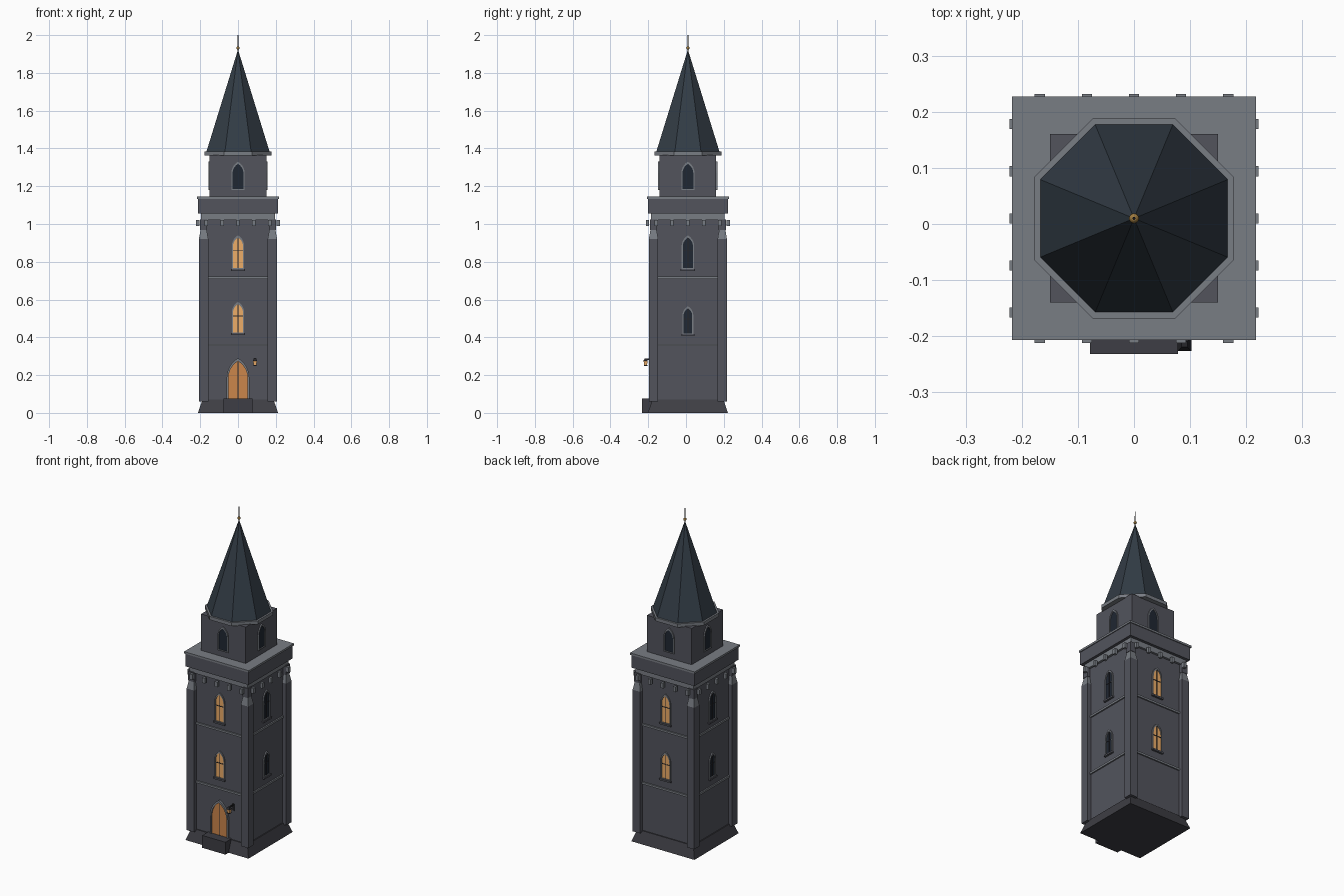
import bpy, bmesh
from math import pi, sin, cos, sqrt
from mathutils import Matrix, Vector

if "Cube" in bpy.data.objects:
    bpy.data.objects.remove(bpy.data.objects["Cube"])

CY = 0.01  # tower axis sits slightly behind the origin


def material(name, r, g, b):
    m = bpy.data.materials.new(name)
    m.diffuse_color = (r, g, b, 1)
    m.use_nodes = True
    m.node_tree.nodes["Principled BSDF"].inputs["Base Color"].default_value = m.diffuse_color
    return m


WALL = material("wall_stone", 0.085, 0.088, 0.108)
TRIM = material("trim_stone", 0.19, 0.205, 0.23)
BASE = material("base_stone", 0.048, 0.048, 0.058)
ROOF = material("slate", 0.032, 0.045, 0.06)
GLOW = material("lit_glass", 0.85, 0.42, 0.14)
DARK = material("dark_glass", 0.014, 0.02, 0.032)
WOOD = material("door_wood", 0.6, 0.24, 0.07)
IRON = material("iron", 0.02, 0.02, 0.024)
BRASS = material("brass", 0.35, 0.2, 0.05)


def finish(name, bm, mat, turn=0):
    """Turn onto one of four sides and move to the tower axis."""
    bmesh.ops.recalc_face_normals(bm, faces=bm.faces[:])
    bm.transform(Matrix.Translation((0, CY, 0)) @ Matrix.Rotation(turn * pi / 2, 4, 'Z'))
    me = bpy.data.meshes.new(name)
    bm.to_mesh(me)
    bm.free()
    me.materials.append(mat)
    ob = bpy.data.objects.new(name, me)
    bpy.context.collection.objects.link(ob)
    return ob


def box(name, x, y, z, mat, turn=0):
    bm = bmesh.new()
    bmesh.ops.create_cube(bm, size=1)
    for v in bm.verts:
        v.co = [r[0] if c < 0 else r[1] for c, r in zip(v.co, (x, y, z))]
    return finish(name, bm, mat, turn)


def prism(name, sides, r0, r1, z0, z1, mat, at=(0, 0), turn=0):
    """Frustum with flat sides facing the axes; r0 and r1 are apothems."""
    bm = bmesh.new()
    k = 1 / cos(pi / sides)
    bmesh.ops.create_cone(bm, cap_ends=True, segments=sides, radius1=r0 * k,
                          radius2=r1 * k, depth=z1 - z0)
    bm.transform(Matrix.Translation((at[0], at[1], (z0 + z1) / 2)) @
                 Matrix.Rotation(pi / sides, 4, 'Z'))
    return finish(name, bm, mat, turn)


def arch(w, z0, z1, n=5):
    """Pointed arch outline, counter-clockwise from bottom left."""
    rise = w * sqrt(3)
    right = [(-w + 2 * w * cos(a), z1 - rise + 2 * w * sin(a))
             for a in (pi / 3 * i / n for i in range(n + 1))]
    left = [(-x, z) for x, z in reversed(right[:-1])]
    return [(-w, z0), (w, z0)] + right + left


def arch_panel(name, outline, d0, d1, mat, turn):
    bm = bmesh.new()
    f = bm.faces.new([bm.verts.new((x, -d0, z)) for x, z in outline])
    new = bmesh.ops.extrude_face_region(bm, geom=[f])["geom"]
    bmesh.ops.translate(bm, vec=(0, d0 - d1, 0),
                        verts=[g for g in new if isinstance(g, bmesh.types.BMVert)])
    return finish(name, bm, mat, turn)


def arch_frame(name, inner, outer, d0, d1, mat, turn):
    bm = bmesh.new()
    loops = [[bm.verts.new((x, -d, z)) for x, z in o]
             for o, d in ((inner, d0), (inner, d1), (outer, d1), (outer, d0))]
    n = len(inner)
    for a in range(4):
        p, q = loops[a], loops[(a + 1) % 4]
        for i in range(n):
            j = (i + 1) % n
            bm.faces.new((p[i], p[j], q[j], q[i]))
    return finish(name, bm, mat, turn)


def window(name, w, z0, z1, d, glass, turn, bars=True):
    t = 0.006
    arch_panel(name + "_pane", arch(w - t, z0 + t, z1 - 2 * t), d - 0.01, d + 0.002, glass, turn)
    arch_frame(name + "_frame", arch(w - t, z0 + t, z1 - 2 * t), arch(w, z0, z1),
               d - 0.01, d + 0.007, TRIM, turn)
    if bars:
        y = (-d - 0.004, -d + 0.005)
        box(name + "_mullion", (-0.002, 0.002), y, (z0 + t, z1 - 2 * t), IRON, turn)
        zm = z0 + 0.55 * (z1 - z0)
        box(name + "_transom", (t - w, w - t), y, (zm - 0.002, zm + 0.002), IRON, turn)
        box(name + "_sill", (-w - 0.005, w + 0.005), (-d - 0.012, -d + 0.01),
            (z0 - 0.008, z0 + 0.002), WALL, turn)


# base and main shaft
W = 0.182
prism("plinth", 4, 0.212, 0.188, 0, 0.07, BASE)
prism("shaft", 4, W, W, 0.05, 1.04, WALL)

# corner piers with sloped caps
for k in range(4):
    at = (0.182, -0.182)
    prism("corner_pier", 4, 0.025, 0.025, 0.06, 0.92, WALL, at, k)
    prism("pier_cap", 4, 0.025, 0.016, 0.92, 0.97, TRIM, at, k)
    prism("pier_top", 4, 0.019, 0.019, 0.968, 1.025, WALL, at, k)

# string courses, corbels and windows on all four sides
for k in range(4):
    for z in (0.36, 0.715):
        box("string_course", (-0.16, 0.16), (-W - 0.008, -W + 0.01), (z - 0.006, z + 0.006), TRIM, k)
    for i in range(-2, 3):
        x = i * 0.084
        box("corbel", (x - 0.009, x + 0.009), (-0.222, -0.205), (0.99, 1.022), TRIM, k)
    lit = k % 2 == 0
    glass = GLOW if lit else DARK
    window("upper_window", 0.033, 0.76, 0.94, W, glass, k)
    if lit:
        window("lower_window", 0.033, 0.42, 0.588, W, glass, k)
    else:
        window("lower_window", 0.029, 0.415, 0.565, W, glass, k)
    window("belfry_window", 0.035, 1.18, 1.33, 0.15, DARK, k, False)

# cornice, parapet and belfry
prism("cornice", 4, 0.195, 0.195, 1.02, 1.056, TRIM)
prism("parapet", 4, 0.212, 0.212, 1.055, 1.135, WALL)
prism("parapet_coping", 4, 0.217, 0.217, 1.133, 1.145, TRIM)
prism("belfry", 4, 0.15, 0.15, 1.14, 1.366, WALL)

# spire and finial
prism("eave", 8, 0.178, 0.178, 1.362, 1.383, TRIM)
prism("spire", 8, 0.167, 0.001, 1.383, 1.92, ROOF)
prism("finial_rod", 8, 0.003, 0.002, 1.9, 2.0, IRON)
bm = bmesh.new()
bmesh.ops.create_uvsphere(bm, u_segments=10, v_segments=6, radius=0.009)
bm.transform(Matrix.Translation((0, 0, 1.932)))
finish("finial_ball", bm, BRASS)

# door and step
door = arch(0.051, 0.07, 0.274)
arch_panel("door", door, W - 0.01, W + 0.004, WOOD, 0)
arch_frame("door_frame", door, arch(0.06, 0.07, 0.29), W - 0.01, W + 0.012, TRIM, 0)
box("door_seam", (-0.0015, 0.0015), (-W - 0.005, -W), (0.075, 0.27), IRON)
box("door_step", (-0.078, 0.078), (-0.242, -0.17), (0, 0.075), BASE)

# wall lantern
LX, LY = 0.09, -0.224
box("lantern_arm", (LX - 0.003, LX + 0.003), (LY, -W + 0.005), (0.281, 0.287), IRON)
box("lantern_plate", (LX - 0.008, LX + 0.008), (-W - 0.004, -W + 0.005), (0.25, 0.29), IRON)
prism("lantern_glass", 4, 0.008, 0.01, 0.252, 0.274, GLOW, (LX, LY))
prism("lantern_cap", 4, 0.0125, 0.005, 0.274, 0.287, IRON, (LX, LY))
prism("lantern_foot", 4, 0.009, 0.009, 0.248, 0.253, IRON, (LX, LY))
